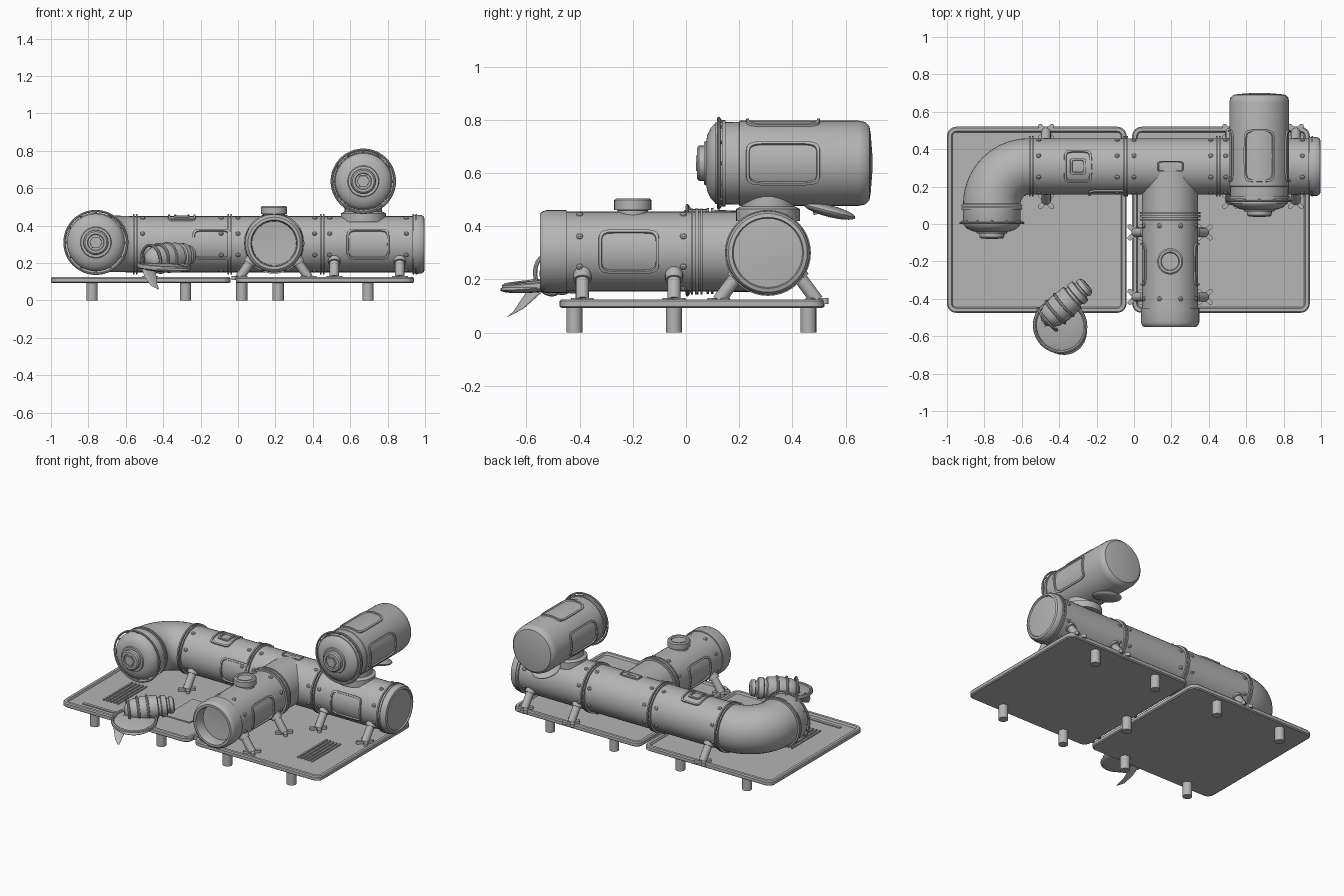
import bpy, bmesh, math
from mathutils import Vector, Matrix

if "Cube" in bpy.data.objects:
    bpy.data.objects.remove(bpy.data.objects["Cube"])

TAU = math.tau
X, Y, Z = Vector((1, 0, 0)), Vector((0, 1, 0)), Vector((0, 0, 1))
grey = bpy.data.materials.new("hull_grey")
grey.diffuse_color = (0.46, 0.46, 0.46, 1)
grey.use_nodes = True
grey.node_tree.nodes["Principled BSDF"].inputs["Base Color"].default_value = grey.diffuse_color


def loft(name, loops, caps=True, ring=False):
    """Skin a list of equal-length closed loops of points."""
    bm = bmesh.new()
    rows = [[bm.verts.new(p) for p in lp] for lp in loops]
    n = len(rows[0])
    pairs = list(zip(rows, rows[1:])) + ([(rows[-1], rows[0])] if ring else [])
    for a, b in pairs:
        for i in range(n):
            j = (i + 1) % n
            bm.faces.new((a[i], a[j], b[j], b[i]))
    if caps and not ring:
        bm.faces.new(rows[0])
        bm.faces.new(rows[-1])
    bmesh.ops.recalc_face_normals(bm, faces=bm.faces)
    me = bpy.data.meshes.new(name)
    bm.to_mesh(me)
    bm.free()
    me.materials.append(grey)
    ob = bpy.data.objects.new(name, me)
    bpy.context.collection.objects.link(ob)
    return ob


def basis(axis):
    a = Vector(axis).normalized()
    u = (X if abs(a.z) > 0.9 else Z).cross(a).normalized()
    return a, u, a.cross(u)


def circle(c, axis, r, n):
    a, u, v = basis(axis)
    return [Vector(c) + u * (r * math.cos(TAU * i / n)) + v * (r * math.sin(TAU * i / n))
            for i in range(n)]


def lathe(name, origin, axis, profile, n=40):
    """Profile is (distance along axis, radius) pairs."""
    a = Vector(axis).normalized()
    return loft(name, [circle(Vector(origin) + a * d, a, r, n) for d, r in profile])


def rod(name, p, q, r, n=16):
    p, q = Vector(p), Vector(q)
    return lathe(name, p, q - p, [(0, r), ((q - p).length, r)], n)


def hoop(name, c, axis, R, r, n=48):
    a = Vector(axis)
    loops = [circle(Vector(c) + a * (r * math.sin(TAU * k / 8)), a,
                    R + r * math.cos(TAU * k / 8), n) for k in range(8)]
    return loft(name, loops, ring=True)


def rounded(x0, x1, y0, y1, r, z):
    pts = []
    for k, (cx, cy) in enumerate([(x1 - r, y1 - r), (x0 + r, y1 - r), (x0 + r, y0 + r), (x1 - r, y0 + r)]):
        for s in range(7):
            t = (k + s / 6) * math.pi / 2
            pts.append((cx + r * math.cos(t), cy + r * math.sin(t), z))
    return pts


def slab(name, x0, x1, y0, y1, z0, z1, r=0.004, rot=0):
    ob = loft(name, [rounded(x0, x1, y0, y1, r, z) for z in (z0, z1)])
    if rot:
        c = Vector(((x0 + x1) / 2, (y0 + y1) / 2, 0))
        ob.data.transform(Matrix.Translation(c) @ Matrix.Rotation(rot, 4, 'Z') @ Matrix.Translation(-c))
    return ob


def frame(name, centre, axis, out, R, length, arc, w=0.012):
    """Raised rounded window frame wrapped round a pipe, facing 'out'."""
    a, o = Vector(axis), Vector(out)
    s = o.cross(a)
    loops = []
    for inset, h in ((0, -0.004), (0.002, 0.008), (w, 0.008), (w + 0.002, -0.004)):
        lp = []
        for i in range(64):
            c, d = math.cos(TAU * i / 64), math.sin(TAU * i / 64)
            u = math.copysign(abs(c) ** 0.3, c) * (length / 2 - inset)
            t = math.copysign(abs(d) ** 0.3, d) * (arc / 2 - inset) / R
            lp.append(Vector(centre) + a * u + (o * math.cos(t) + s * math.sin(t)) * (R + h))
        loops.append(lp)
    return loft(name, loops, caps=False)


def bolts(name, c, axis, R):
    _, u, v = basis(axis)
    for k in range(8):
        t = TAU * (k + 0.5) / 8
        d = u * math.cos(t) + v * math.sin(t)
        p = Vector(c) + d * (R - 0.004)
        lathe(name, p, d, [(0, 0.013), (0.008, 0.012), (0.013, 0.006)], 10)


def joint(name, c, axis, R):
    a = Vector(axis)
    for s in (-0.012, 0.004):
        lathe(name, Vector(c) + a * s, axis, [(0, R), (0, R + 0.012), (0.009, R + 0.012), (0.009, R)])


# Platforms with raised rim, support posts and floor details
for x0, x1 in ((-1.0, -0.04), (-0.01, 0.94)):
    y0, y1 = -0.475, 0.52
    steps = ((0.008, 0.092), (0, 0.098), (0, 0.118), (0.006, 0.125), (0.024, 0.125), (0.03, 0.112))
    loft("platform", [rounded(x0 + i, x1 - i, y0 + i, y1 - i, 0.05 - i, z) for i, z in steps])
for x, y in [(x, y) for x in (-0.78, -0.28, 0.215, 0.695) for y in (-0.42, 0.46)] + [(0.02, -0.045)]:
    rod("platform_post", (x, y, 0), (x, y, 0.1), 0.03, 20)
for x0 in (-0.81, 0.645):
    for k in range(5):
        x = x0 + k * 0.026
        slab("floor_vent", x, x + 0.012, -0.29, 0.02, 0.11, 0.12)
slab("floor_hatch", -0.36, -0.18, -0.26, 0.03, 0.11, 0.119)
slab("floor_step", -0.88, -0.62, -0.41, -0.39, 0.11, 0.118)

# Main tube with end port
PY, PZ, R = 0.308, 0.30, 0.15
lathe("main_tube", (-0.56, PY, PZ), X, [(0, R), (1.5, R)])
for x in (-0.55, -0.045, 0.45, 0.945):
    joint("tube_joint", (x, PY, PZ), X, R)
for x in (-0.51, -0.09, 0.0, 0.41, 0.49, 0.9):
    bolts("tube_bolt", (x, PY, PZ), X, R)
lathe("end_port", (0.93, PY, PZ), X, [(0, R), (0.02, 0.158), (0.05, 0.157), (0.064, 0.148),
      (0.068, 0.134), (0.06, 0.13), (0.064, 0.08), (0.067, 0.02)])

# Elbow and its domed airlock
bend = []
for k in range(15):
    t = math.pi / 2 * k / 14
    c = Vector((-0.56 - 0.2 * math.sin(t), PY - 0.2 + 0.2 * math.cos(t), PZ + 0.008 * k / 14))
    bend.append(circle(c, (math.cos(t), math.sin(t), 0), R + 0.004 * k / 14, 40))
loft("elbow_tube", bend)


def airlock(c, R):
    """Dome, hub and guard hoop facing the front; c is the rim centre."""
    c = Vector(c)
    lathe("airlock_dome", c, -Y, [(-0.08, R), (0, R), (0.012, R * 0.97), (0.03, R * 0.86), (0.043, R * 0.68),
          (0.047, R * 0.54), (0.055, R * 0.52), (0.055, R * 0.42)])
    lathe("airlock_hub", c, -Y, [(0.03, 0.068), (0.075, 0.066), (0.082, 0.058), (0.082, 0.045), (0.076, 0.042)], 24)
    lathe("airlock_nut", c, -Y, [(0.05, 0.036), (0.086, 0.034)], 6)
    hoop("guard_hoop", c, Y, R + 0.014, 0.006)
    for k in range(12):
        t = TAU * k / 12
        d = Vector((math.cos(t), 0, math.sin(t)))
        rod("hoop_bracket", c + d * (R - 0.01) + Y * 0.015, c + d * (R + 0.014), 0.006, 8)


airlock((-0.76, 0.005, 0.31), 0.154)
joint("elbow_joint", (-0.76, 0.09, 0.307), Y, 0.15)

# Branch tube with open docking mouth and top valve
BX = 0.193
lathe("branch_tube", (BX, PY, 0.305), -Y, [(0, R), (0.765, R)])
for y in (0.05, 0.03):
    joint("branch_joint", (BX, y, 0.305), Y, R)
for y in (-0.01, -0.4):
    bolts("branch_bolt", (BX, y, 0.305), Y, R)
lathe("docking_mouth", (BX, -0.45, 0.305), -Y, [(0, R), (0, 0.156), (0.075, 0.156), (0.092, 0.15), (0.1, 0.14),
      (0.1, 0.125), (0.09, 0.12), (0.03, 0.118), (0.025, 0.05)])
lathe("top_valve", (BX, -0.2, 0.43), Z, [(0, 0.058), (0.03, 0.058), (0.032, 0.07), (0.068, 0.07), (0.075, 0.062),
      (0.075, 0.05), (0.065, 0.046)], 28)

# Window frames on the tubes
for s in (-1, 1):
    frame("branch_window", (BX, -0.215, 0.305), Y, X * s, R, 0.23, 0.17)
for x, w in ((-0.14, 0.21), (0.695, 0.23)):
    frame("tube_window", (x, PY, PZ), X, -Y, R, w, 0.17)
frame("top_hatch_outer", (-0.3, PY, PZ), X, Z, R, 0.15, 0.18)
frame("top_hatch_inner", (-0.3, PY, PZ), X, Z, R, 0.085, 0.09)
frame("top_hatch_small", (0.195, PY, PZ), X, Z, R, 0.14, 0.06, 0.006)

# Raised tank on its saddle
TX, TZ, TR = 0.67, 0.637, 0.16
lathe("tank_body", (TX, 0.11, TZ), Y, [(0, 0.154), (0.09, 0.156), (0.092, TR), (0.54, TR), (0.565, 0.155),
      (0.58, 0.14), (0.585, 0.11), (0.591, 0.03)])
airlock((TX, 0.123, TZ), 0.155)
lathe("tank_band", (TX, 0.135, TZ), Y, [(0, 0.15), (0, 0.162), (0.014, 0.162), (0.014, 0.15)])
lathe("tank_saddle", (TX, PY, 0.42), Z, [(0, 0.12), (0.045, 0.12), (0.055, 0.1), (0.1, 0.1)], 32)
for d in (X, -X, Z):
    frame("tank_window", (TX, 0.365, TZ), Y, d, TR, 0.28, 0.17)


def ellipsoid(name, c, size, rot):
    prof = [(-math.cos(math.pi * k / 14), max(0.02, math.sin(math.pi * k / 14))) for k in range(15)]
    ob = lathe(name, (0, 0, 0), Z, prof, 32)
    ob.data.transform(Matrix.Translation(c) @ rot @ Matrix.Diagonal((*size, 1)))
    return ob


ellipsoid("tank_fin", (TX, 0.54, 0.457), (0.085, 0.1, 0.022), Matrix.Rotation(-0.25, 4, 'X'))
rod("tank_fin_stem", (TX, 0.51, 0.45), (TX, 0.49, 0.52), 0.03)


# Struts with clamps and cross-shaped feet
def strut(top, foot):
    t, f = Vector(top), Vector(foot)
    rod("strut", t, f, 0.025)
    rod("strut_clamp", t, t.lerp(f, 0.3), 0.034)
    for s in (-1, 1):
        slab("strut_foot", f.x - 0.055, f.x + 0.055, f.y - 0.012, f.y + 0.012, 0.108, 0.13, 0.011, s * math.pi / 4)


for x in (-0.47, 0.515, 0.865):
    for s in (-1, 1):
        strut((x, PY + s * 0.1, 0.235), (x, PY + s * 0.185, 0.12))
for y in (-0.39, -0.045):
    for s in (-1, 1):
        strut((BX + s * 0.11, y, 0.23), (BX + s * 0.185, y, 0.12))

# Small tilted drone: ribbed body, head, shield plate and keel fin
nose, tail = Vector((-0.25, -0.325, 0.245)), Vector((-0.5, -0.54, 0.215))
lathe("drone_body", nose, tail - nose, [(0, 0.035), (0.008, 0.05), (0.03, 0.055), (0.034, 0.047), (0.045, 0.047),
      (0.05, 0.066), (0.08, 0.07), (0.085, 0.06), (0.1, 0.06), (0.105, 0.074), (0.2, 0.078), (0.225, 0.07),
      (0.25, 0.07), (0.29, 0.05), (0.31, 0.02)], 24)
for k in (0.5, 0.68, 0.86):
    hoop("drone_rib", nose.lerp(tail, k), (tail - nose).normalized(), 0.076, 0.008, 28)
shield = Matrix.Rotation(0.5, 4, 'Z') @ Matrix.Rotation(0.1, 4, 'X')
ellipsoid("drone_shield", (-0.39, -0.55, 0.175), (0.135, 0.155, 0.022), shield)
rim = hoop("drone_shield_rim", (0, 0, 0), Z, 1, 0.07)
rim.data.transform(Matrix.Translation((-0.395, -0.545, 0.182)) @ shield @ Matrix.Diagonal((0.135, 0.14, 0.2, 1)))
fin = []
for p, w in (((-0.48, -0.53, 0.2), 0.065), ((-0.47, -0.58, 0.14), 0.052), ((-0.45, -0.63, 0.085), 0.028),
             ((-0.425, -0.67, 0.06), 0.005)):
    fin.append([Vector(p) + Vector((0.6, 0.7, 0.2)) * (w * math.cos(TAU * i / 12))
                + Vector((0.7, -0.6, 0)) * (w * 0.25 * math.sin(TAU * i / 12)) for i in range(12)])
loft("drone_fin", fin)

# Smooth shading with crisp edges
for ob in bpy.context.collection.objects:
    ob.select_set(True)
    bpy.context.view_layer.objects.active = ob
bpy.ops.object.shade_smooth_by_angle(angle=math.radians(35))
